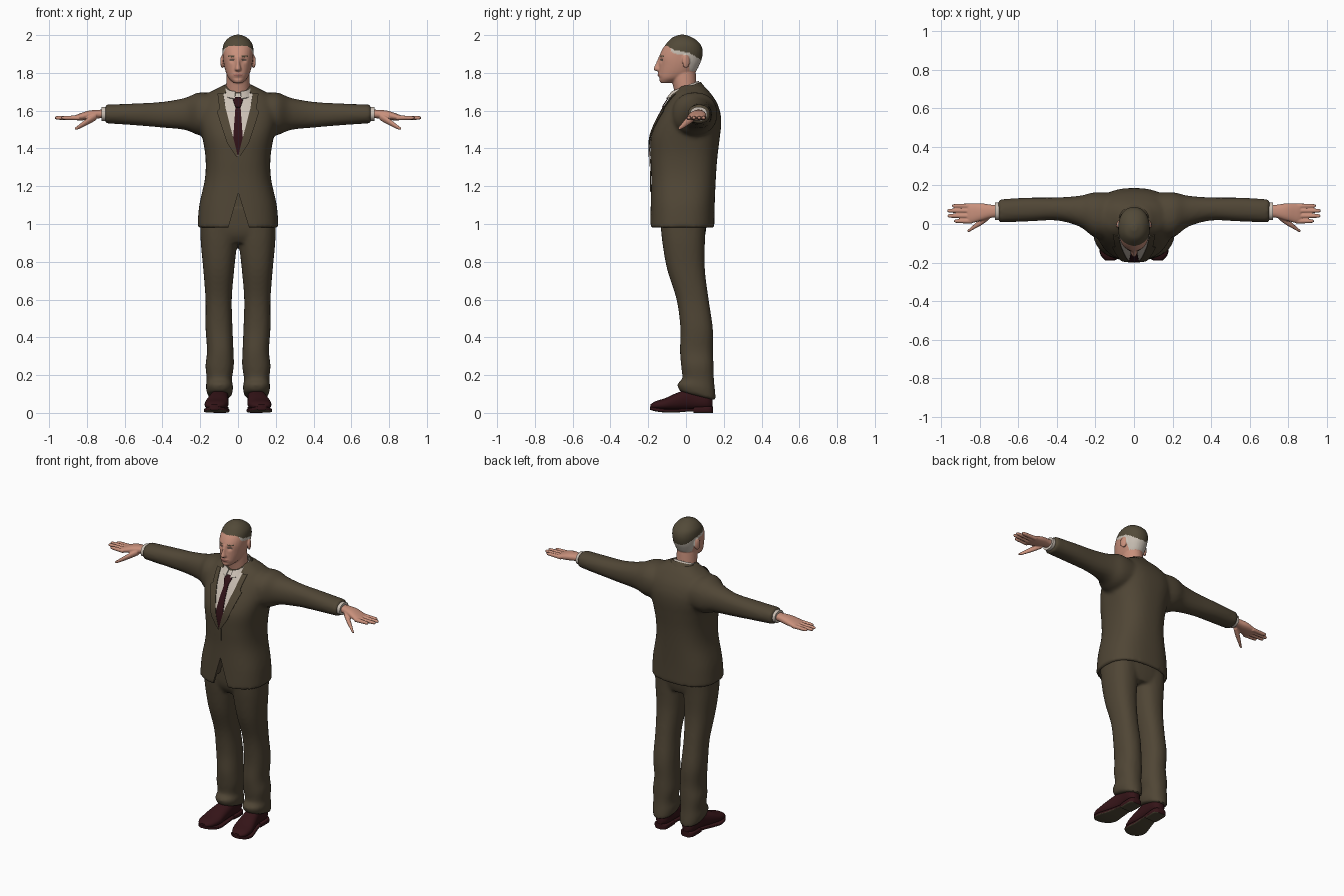
import bpy, bmesh
from math import sin, cos, pi, exp, radians, copysign
from mathutils import Vector, Matrix
from mathutils.bvhtree import BVHTree

default = bpy.data.objects.get("Cube")
if default:
    bpy.data.objects.remove(default)


def material(name, rgb):
    m = bpy.data.materials.new(name)
    m.use_nodes = True
    m.diffuse_color = (*rgb, 1)
    m.node_tree.nodes["Principled BSDF"].inputs["Base Color"].default_value = (*rgb, 1)
    return m


suit = material("suit brown", (.08, .061, .036))
skin = material("skin", (.58, .28, .2))
hair = material("hair brown", (.085, .068, .04))
shaved = material("shaved grey", (.58, .52, .45))
shirt = material("shirt white", (.6, .53, .46))
maroon = material("tie maroon", (.03, .006, .009))
leather = material("shoe leather", (.035, .007, .009))
tread = material("sole tread", (.08, .065, .038))
lip = material("lip", (.38, .15, .12))
eye = material("eye dark", (.14, .09, .07))


def spline(rows, steps):
    """Smooth interpolation through the given rows."""
    pts = [Vector(r) for r in (rows[0], *rows, rows[-1])]
    out = []
    for a, b, c, d in zip(pts, pts[1:], pts[2:], pts[3:]):
        for i in range(steps):
            t = i / steps
            out.append((b * 2 + (c - a) * t + (a * 2 - b * 5 + c * 4 - d) * t ** 2
                        + (b * 3 - a - c * 3 + d) * t ** 3) / 2)
    return out + [pts[-1]]


def loft(bm, axis, rows, n=2.0, s=1, seg=32, steps=5):
    """Skin rounded sections; a row is position, then low/high bounds of both cross axes."""
    u, v = ((1, 2), (0, 2), (0, 1))[axis]
    rings = []
    for t, u0, u1, v0, v1 in spline(rows, steps):
        ring = []
        for k in range(seg):
            c, d = cos(2 * pi * k / seg), sin(2 * pi * k / seg)
            co = [0, 0, 0]
            co[axis] = t
            co[u] = (u0 + u1) / 2 + (u1 - u0) / 2 * copysign(abs(c) ** (2 / n), c)
            co[v] = (v0 + v1) / 2 + (v1 - v0) / 2 * copysign(abs(d) ** (2 / n), d)
            co[0] *= s
            ring.append(bm.verts.new(co))
        rings.append(ring)
    for a, b in zip(rings, rings[1:]):
        for k in range(seg):
            j = (k + 1) % seg
            bm.faces.new((a[k], a[j], b[j], b[k]))
    bm.faces.new(rings[0])
    bm.faces.new(rings[-1])


def centred(rows):
    return [(z, -w, w, a, b) for z, w, a, b in rows]


def finish(name, bm, mats, voxel=0, relax=4, cutters=(), thick=0, sculpt=None, paint=None):
    """Make the object, fuse and trim it, then shade and colour its faces."""
    if not thick:
        bmesh.ops.recalc_face_normals(bm, faces=bm.faces)
    me = bpy.data.meshes.new(name)
    bm.to_mesh(me)
    bm.free()
    ob = bpy.data.objects.new(name, me)
    bpy.context.collection.objects.link(ob)
    if voxel:
        m = ob.modifiers.new("fuse", 'REMESH')
        m.mode, m.voxel_size = 'VOXEL', voxel
        m = ob.modifiers.new("relax", 'SMOOTH')
        m.factor, m.iterations = .5, relax
    for c in cutters:
        m = ob.modifiers.new("trim", 'BOOLEAN')
        m.operation, m.solver, m.object = 'DIFFERENCE', 'EXACT', c
    if thick:
        m = ob.modifiers.new("thickness", 'SOLIDIFY')
        m.thickness, m.offset = thick, 0
    bpy.context.view_layer.update()
    dg = bpy.context.evaluated_depsgraph_get()
    me = bpy.data.meshes.new_from_object(ob.evaluated_get(dg))
    ob.modifiers.clear()
    ob.data = me
    me.materials.clear()
    for m in mats:
        me.materials.append(m)
    for p in me.polygons:
        p.material_index = paint(p.center, p.normal) if paint else 0
    if sculpt:
        for v in me.vertices:
            sculpt(v.co)
    me.shade_smooth()
    me.set_sharp_from_angle(angle=radians(50))
    return ob


# Jacket: torso and sleeves fused, hollow hem and front cutaway
torso = [(.98, .215, -.19, .15), (1.1, .205, -.187, .152), (1.24, .175, -.184, .158),
         (1.35, .172, -.188, .166), (1.45, .187, -.187, .178), (1.52, .203, -.165, .186),
         (1.58, .21, -.135, .184), (1.64, .2, -.1, .165), (1.69, .16, -.065, .132),
         (1.715, .115, -.045, .11), (1.735, .08, -.03, .09)]
sleeve = [(.08, -.07, .16, 1.48, 1.68), (.2, -.07, .165, 1.47, 1.697), (.28, -.015, .147, 1.498, 1.668),
          (.4, .018, .138, 1.51, 1.647), (.55, .013, .137, 1.523, 1.638), (.705, .008, .128, 1.533, 1.632)]
plug = bmesh.new()
loft(plug, 2, centred([(z, .2, -.173, .135) for z in (.9, 1.04)]), 2.6)
plug = finish("hem_cutter", plug, [])
wedge = bmesh.new()
ends = [[wedge.verts.new((x, y, z)) for x, z in ((-.06, .95), (.068, .95), (.002, 1.165))]
        for y in (-.3, -.135)]
for end in ends:
    wedge.faces.new(end)
for i in range(3):
    wedge.faces.new((ends[0][i], ends[0][i - 1], ends[1][i - 1], ends[1][i]))
wedge = finish("cutaway_cutter", wedge, [])
bm = bmesh.new()
loft(bm, 2, centred(torso), 2.5, seg=48)
for s in (1, -1):
    loft(bm, 0, sleeve, 2.2, s)
jacket = finish("jacket", bm, [suit], .012, 5, (plug, wedge))
for cutter in (plug, wedge):
    bpy.data.objects.remove(cutter)

# Trousers: hips and legs fused, hem dropping towards the heel
leg = [(1.0, .0, .2, -.135, .105), (.9, .005, .197, -.125, .1), (.76, .02, .184, -.1, .1),
       (.6, .033, .172, -.05, .12), (.45, .029, .172, -.03, .142), (.33, .024, .164, -.032, .143),
       (.25, .022, .172, -.026, .146), (.18, .032, .166, -.02, .148), (.135, .026, .17, -.045, .154),
       (.09, .034, .16, -.035, .158)]
bm = bmesh.new()
loft(bm, 2, centred([(.9, .13, -.1, .09), (.96, .198, -.13, .105), (1.1, .19, -.14, .12)]), 2.5)
for s in (1, -1):
    loft(bm, 2, leg, 2.3, s)


def slant_hem(co):
    co.z -= (co.y - .06) * .25 * min(1, max(0, (.2 - co.z) / .1))


finish("trousers", bm, [suit], .011, 4, sculpt=slant_hem)

# Shoes and soles
upper = [(.14, .075, .115, .03, .08), (.11, .052, .138, .018, .12), (.03, .05, .142, .018, .13),
         (-.05, .05, .163, .014, .105), (-.11, .052, .176, .014, .078), (-.16, .07, .172, .018, .062),
         (-.188, .1, .148, .024, .045)]
sole = [(.14, .08, .11, .004, .024), (.1, .05, .14, .004, .024), (.03, .052, .14, .008, .024),
        (-.05, .05, .162, .002, .022), (-.11, .046, .18, .002, .022), (-.16, .062, .174, .008, .028),
        (-.19, .1, .148, .016, .034)]
heel = [(.142, .07, .12, 0, .035), (.12, .05, .14, 0, .035), (.04, .052, .14, 0, .03)]
for s, side in ((1, "left"), (-1, "right")):
    bm = bmesh.new()
    loft(bm, 1, upper, 2.3, s)
    finish(side + "_shoe", bm, [leather])
    bm = bmesh.new()
    loft(bm, 1, sole, 5, s)
    loft(bm, 1, heel, 5, s)
    finish(side + "_sole", bm, [leather, tread], paint=lambda c, n: int(n.z < -.6))

# Hands and shirt cuffs
palm = [(.67, .035, .1, 1.56, 1.605), (.73, .034, .099, 1.56, 1.605), (.79, .018, .107, 1.552, 1.6),
        (.84, .006, .106, 1.548, 1.584), (.865, .01, .1, 1.552, 1.574)]
thumb = [(.75, .025, .06, 1.55, 1.59), (.79, -.005, .032, 1.528, 1.566), (.83, -.027, -.002, 1.508, 1.536),
         (.855, -.041, -.024, 1.498, 1.516), (.865, -.04, -.032, 1.5, 1.51)]
for s, side in ((1, "left"), (-1, "right")):
    bm = bmesh.new()
    loft(bm, 0, palm, 2.3, s)
    loft(bm, 0, thumb, 2, s, 16)
    for y, tip in ((.015, .935), (.042, .968), (.069, .97), (.094, .945)):
        spans = ((.84, .013), (.89, .0115), (tip - .015, .01), (tip, .005))
        loft(bm, 0, [(x, y - r, y + r, 1.562 - r, 1.562 + r) for x, r in spans], 2, s, 16)
    finish(side + "_hand", bm, [skin], .004, 3)
    bm = bmesh.new()
    loft(bm, 0, [(x, .022, .112, 1.545, 1.62) for x in (.68, .722)], 2.2, s)
    finish(side + "_cuff", bm, [shirt])

# Head: skull, neck, nose and ears fused, with sockets and painted hair and features
skull = [(1.746, .022, -.135, -.08), (1.77, .048, -.144, -.01), (1.8, .063, -.145, .045),
         (1.84, .074, -.143, .07), (1.88, .08, -.143, .085), (1.92, .082, -.128, .088),
         (1.955, .075, -.104, .074), (1.985, .05, -.075, .038), (2.002, .015, -.035, -.005)]
neck = [(1.64, .06, -.05, .055), (1.72, .063, -.066, .056), (1.8, .06, -.085, .052)]
nose = [(1.807, .01, -.15, -.11), (1.818, .018, -.172, -.11), (1.845, .012, -.162, -.11),
        (1.885, .008, -.145, -.11)]
bm = bmesh.new()
loft(bm, 2, centred(skull), 2.15)
loft(bm, 2, centred(neck))
loft(bm, 2, centred(nose), seg=16)
for s in (1, -1):
    ear = (Matrix.Translation((s * .083, .0, 1.86)) @ Matrix.Rotation(s * .35, 4, 'Z')
           @ Matrix.Diagonal((.009, .021, .036, 1)))
    bmesh.ops.create_uvsphere(bm, u_segments=16, v_segments=12, radius=1, matrix=ear)
hairline = ((-.2, 1.945), (-.1, 1.943), (-.06, 1.92), (.02, 1.905), (.05, 1.888), (.12, 1.84))


def paint_head(c, n):
    for (y0, z0), (y1, z1) in zip(hairline, hairline[1:]):
        if y0 <= c.y < y1:
            line = z0 + (z1 - z0) * (c.y - y0) / (y1 - y0)
    x = abs(c.x)
    if c.z > line:
        return 1
    if x > .079 and c.z < 1.895 and abs(c.y) < .03:
        return 0
    if c.z > (1.81 if c.y > .018 else line - .018) and c.y > -.08:
        return 2
    if c.y < -.09:
        if (x / .026) ** 2 + ((c.z - 1.789) / .007) ** 2 < 1:
            return 3
        if ((x - .032) / .014) ** 2 + ((c.z - 1.868) / .006) ** 2 < 1:
            return 4
        if .015 < x < .052 and abs(c.z - 1.888) < .003:
            return 1
    return 0


def carve_face(co):
    if co.y < -.06:
        x = abs(co.x)
        co.y += .01 * exp(-((x - .031) ** 2 + (co.z - 1.868) ** 2) / .00018)
        co.y -= .005 * exp(-co.x ** 2 / .0005 - (co.z - 1.79) ** 2 / .00008)
        co.y += .004 * exp(-co.x ** 2 / .001 - (co.z - 1.772) ** 2 / .00006)


finish("head", bm, [skin, hair, shaved, lip, eye], .005, 3, sculpt=carve_face, paint=paint_head)

# Clothing plates draped over the jacket front
bm = bmesh.new()
bm.from_mesh(jacket.data)
surface = BVHTree.FromBMesh(bm)
bm.free()


def sheet(name, grid, mat, thick):
    bm = bmesh.new()
    grid = [[bm.verts.new(p) for p in row] for row in grid]
    for a, b in zip(grid, grid[1:]):
        for j in range(len(a) - 1):
            bm.faces.new((a[j], a[j + 1], b[j + 1], b[j]))
    finish(name, bm, [mat], thick=thick)


def drape(name, rows, mat, lift, cols=6, steps=8):
    grid = []
    for (z0, a0, b0), (z1, a1, b1) in zip(rows, rows[1:]):
        for i in range(steps + 1):
            t = i / steps
            z, a, b = z0 + (z1 - z0) * t, a0 + (a1 - a0) * t, b0 + (b1 - b0) * t
            row = []
            for j in range(cols + 1):
                x = a + (b - a) * j / cols
                hit = surface.ray_cast(Vector((x, -1, z)), Vector((0, 1, 0)))[0]
                row.append((x, (hit.y if hit else -.03) - lift, z))
            if not grid or i:
                grid.append(row)
    sheet(name, grid, mat, .004)


drape("shirt_front", [(1.36, -.003, .003), (1.6, -.064, .064), (1.69, -.08, .08)], shirt, .003, 10)
drape("tie", [(1.362, -.003, .003), (1.45, -.026, .026), (1.625, -.013, .013)], maroon, .008)
drape("tie_knot", [(1.618, -.014, .014), (1.655, -.026, .026), (1.672, -.02, .02)], maroon, .013)
drape("front_overlap", [(1.17, .0, .012), (1.36, -.004, .012)], suit, .004, 2)
lapel = [(1.355, .0, .008), (1.43, .018, .058), (1.52, .042, .088), (1.595, .061, .112),
         (1.61, .065, .098), (1.69, .078, .108)]
drape("left_lapel", lapel, suit, .009)
drape("right_lapel", [(z, -b, -a) for z, a, b in lapel], suit, .009)


def collar(name, gap, top, bottom, mat):
    """Band around the neck; each edge is half width, front y, back y, front z, back z."""
    grid = []
    for w, y0, y1, z0, z1 in (bottom, top):
        row = []
        for i in range(41):
            a = gap + (2 * pi - 2 * gap) * i / 40
            back = (1 - cos(a)) / 2
            row.append((w * sin(a), y0 + (y1 - y0) * back, z0 + (z1 - z0) * back))
        grid.append(row)
    sheet(name, grid, mat, .006)


collar("shirt_collar", .2, (.068, -.075, .065, 1.7, 1.757), (.082, -.105, .08, 1.662, 1.725), shirt)
collar("jacket_collar", .85, (.084, -.085, .076, 1.685, 1.75), (.118, -.1, .112, 1.66, 1.705), suit)
